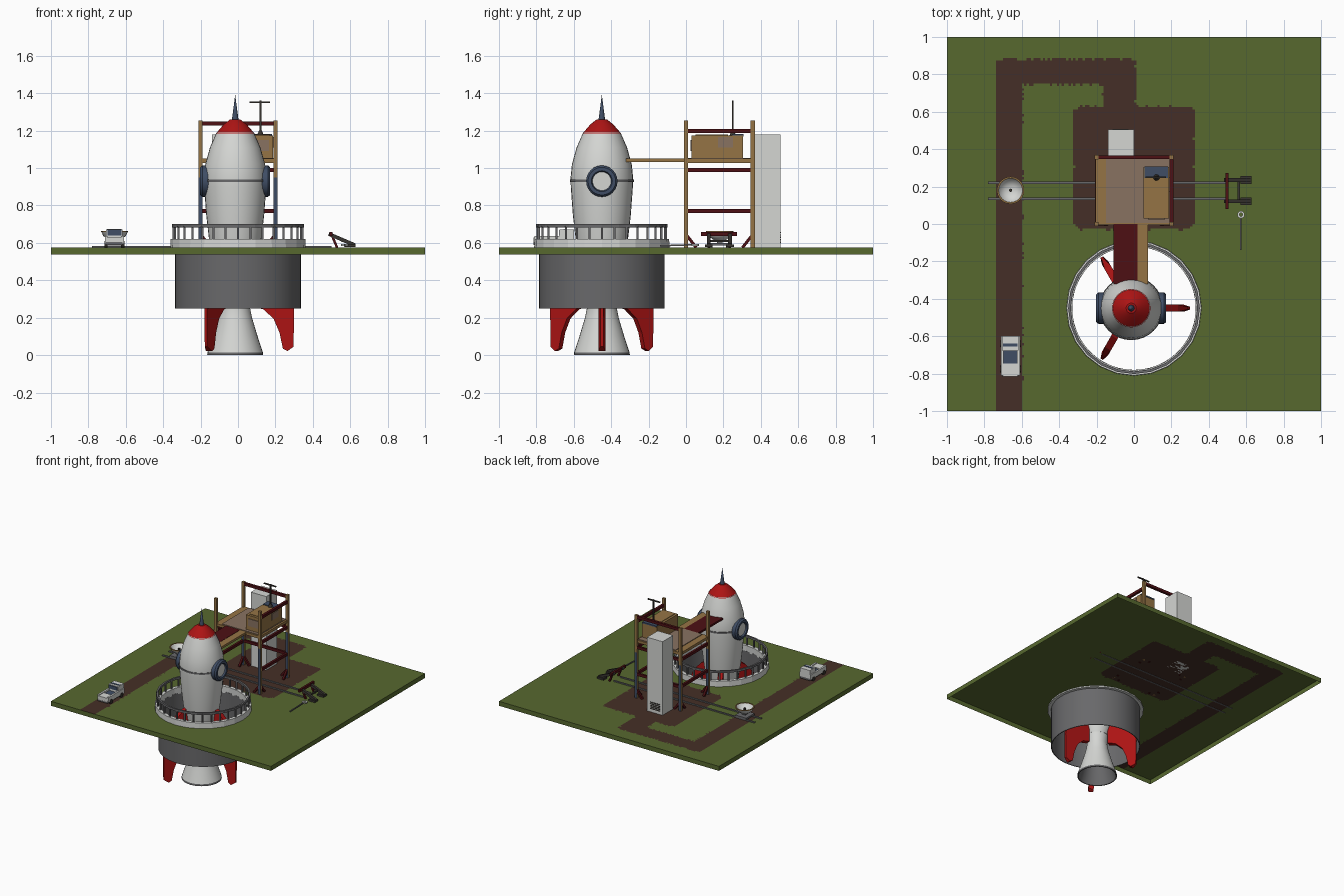
import bpy, bmesh, math, random
from mathutils import Vector, Matrix

if "Cube" in bpy.data.objects:
    bpy.data.objects.remove(bpy.data.objects["Cube"])

random.seed(4)
PI2 = 2 * math.pi
G = 0.575                      # ground level
C = {}
for n, c in {
    "grass": (.095, .14, .028), "dirt": (.06, .028, .02), "white": (.66, .67, .65),
    "steel": (.14, .14, .145), "red": (.42, .007, .007), "maroon": (.075, .005, .007),
    "wood": (.30, .175, .06), "navy": (.05, .075, .13), "planks": (.25, .17, .12),
    "dark": (.04, .035, .03)}.items():
    m = bpy.data.materials.new(n)
    m.diffuse_color = (*c, 1)
    m.use_nodes = True
    m.node_tree.nodes["Principled BSDF"].inputs["Base Color"].default_value = m.diffuse_color
    C[n] = m


def finish(bm, name, *mats, smooth=False):
    me = bpy.data.meshes.new(name)
    bm.to_mesh(me)
    bm.free()
    o = bpy.data.objects.new(name, me)
    bpy.context.collection.objects.link(o)
    for m in mats:
        me.materials.append(C[m])
    if smooth:
        bpy.context.view_layer.objects.active = o
        o.select_set(True)
        bpy.ops.object.shade_smooth_by_angle(angle=math.radians(35))
        o.select_set(False)
    return o


def box(name, x, y, z, mat):
    bm = bmesh.new()
    s = Matrix.Diagonal((x[1] - x[0], y[1] - y[0], z[1] - z[0], 1))
    t = Matrix.Translation((sum(x) / 2, sum(y) / 2, sum(z) / 2))
    bmesh.ops.create_cube(bm, size=1, matrix=t @ s)
    return finish(bm, name, mat)


def bar(name, a, b, w, mat):
    a, b = Vector(a), Vector(b)
    d = b - a
    bm = bmesh.new()
    bmesh.ops.create_cube(bm, size=1, matrix=Matrix.Translation((a + b) / 2)
                          @ d.to_track_quat('Z', 'Y').to_matrix().to_4x4()
                          @ Matrix.Diagonal((w, w, d.length, 1)))
    return finish(bm, name, mat)


def lathe(name, prof, center, mat, seg=32, axis='Z', smooth=True, closed=False):
    bm = bmesh.new()
    rings = [[bm.verts.new((r * math.cos(PI2 * i / seg), r * math.sin(PI2 * i / seg), z))
              for i in range(seg)] for r, z in prof]
    pairs = list(zip(rings, rings[1:])) + ([(rings[-1], rings[0])] if closed else [])
    for a, b in pairs:
        for i in range(seg):
            j = (i + 1) % seg
            bm.faces.new((a[i], a[j], b[j], b[i]))
    bmesh.ops.remove_doubles(bm, verts=bm.verts, dist=1e-5)
    bmesh.ops.recalc_face_normals(bm, faces=bm.faces)
    rot = Matrix.Rotation(math.pi / 2, 4, 'Y') if axis == 'X' else Matrix()
    bm.transform(Matrix.Translation(center) @ rot)
    return finish(bm, name, mat, smooth=smooth)


# ground sheet with round pit opening, dirt road by rule, skirt edge
def is_dirt(x, y):
    x += random.uniform(-.005, .005)
    y += random.uniform(-.005, .005)
    dx, dy = abs(x) - .28, abs(y - .30) - .285
    yard = math.hypot(max(dx, 0), max(dy, 0)) < .043
    road = -.738 < x < -.597 and y < .883
    turn = -.738 < x < .01 and .745 < y < .883
    link = -.165 < x < .01 and .55 < y < .883
    return yard or road or turn or link


bm = bmesh.new()
bmesh.ops.create_grid(bm, x_segments=160, y_segments=160, size=1,
                      matrix=Matrix.Translation((0, 0, G)))
hole = []
for f in bm.faces:
    c = f.calc_center_median()
    if math.hypot(c.x, c.y + .45) < .345:
        hole.append(f)
    f.material_index = int(is_dirt(c.x, c.y))
edge = [e for e in bm.edges if e.is_boundary]
bmesh.ops.delete(bm, geom=hole, context='FACES')
ext = bmesh.ops.extrude_edge_only(bm, edges=edge)["geom"]
bmesh.ops.translate(bm, vec=(0, 0, -.037), verts=[g for g in ext if isinstance(g, bmesh.types.BMVert)])
for g in ext:
    if isinstance(g, bmesh.types.BMFace):
        g.material_index = 0
finish(bm, "ground", "grass", "dirt")

# launch pit, rim and railing
P = (0, -.45, 0)
lathe("pit_wall", [(.336, .25), (.336, G), (.33, G), (.33, .25)], P, "steel", 48, closed=True)
lathe("pit_rim", [(.362, G - .01), (.36, .62), (.332, .62), (.332, G - .01)], P, "white", 24,
      smooth=False, closed=True)
lathe("rail_ring", [(.352, .683), (.352, .7), (.338, .7), (.338, .683)], P, "steel", 24,
      smooth=False, closed=True)
for i in range(32):
    a = PI2 * i / 32
    x, y = .344 * math.cos(a), -.45 + .344 * math.sin(a)
    bar("rail_post", (x, y, .615), (x, y, .69), .011, "steel")

# rocket
R = (-.015, -.45, 0)
lathe("rocket_body", [(0, .34), (.085, .34), (.112, .42), (.14, .62), (.155, .75), (.166, .9),
                      (.167, .95), (.16, 1.02), (.135, 1.11), (.1, 1.19), (0, 1.19)], R, "white")
lathe("body_band", [(.165, .925), (.171, .925), (.171, .938), (.165, .938)], R, "steel", closed=True)
lathe("nose_cap", [(0, 1.185), (.103, 1.185), (.06, 1.235), (.027, 1.26), (0, 1.26)], R, "red")
lathe("nose_spike", [(0, 1.25), (.019, 1.25), (.012, 1.30), (0, 1.393)], R, "navy", 12)
lathe("nozzle", [(.085, .35), (.076, .27), (.09, .2), (.12, .1), (.148, .015)], R, "white")
lathe("nozzle_lip", [(.148, .015), (.15, 0), (.142, 0), (.112, .1), (.07, .25), (0, .27)], R, "steel")
fin = [(.09, .42), (.09, .26), (.15, .245), (.205, .195), (.237, .12), (.255, .035), (.28, .022),
       (.312, .045), (.315, .25), (.30, .38), (.25, .49), (.18, .57), (.12, .605)]
for k in range(3):
    bm = bmesh.new()
    f = bm.faces.new([bm.verts.new((r, -.019, z)) for r, z in fin])
    e = bmesh.ops.extrude_face_region(bm, geom=[f])["geom"]
    bmesh.ops.translate(bm, vec=(0, .038, 0), verts=[g for g in e if isinstance(g, bmesh.types.BMVert)])
    for v in bm.verts:                 # thin outer edge
        if v.co.x > .29:
            v.co.y *= .4
    bmesh.ops.recalc_face_normals(bm, faces=bm.faces)
    bm.transform(Matrix.Translation(R) @ Matrix.Rotation(k * PI2 / 3, 4, 'Z'))
    finish(bm, "fin", "red")
for s in (-1, 1):                      # side portholes
    c = (R[0], -.45, .93)
    lathe("porthole_frame", [(.084, s * .12), (.084, s * .175), (.074, s * .187), (.056, s * .187),
                             (.05, s * .176), (.05, s * .12)], c, "navy", 24, 'X', closed=True)
    lathe("porthole_glass", [(0, s * .17), (.052, s * .17), (.052, s * .176), (0, s * .176)],
          c, "white", 24, 'X')

# service tower
for x in (-.2, .2):
    for y in (0, .357):
        o = box("tower_post", (x - .011, x + .011), (y - .011, y + .011), (.95, 1.255), "wood")
        o = box("tower_leg", (x - .011, x + .011), (y - .011, y + .011), (G, .95), "wood")
        o.data.materials.append(C["navy"])
        for f in o.data.polygons:
            if abs(f.normal.y) > .5:
                f.material_index = 1
        sx, sy = (1 if x < 0 else -1), (1 if y < .1 else -1)
        bar("foot_brace_y", (x, y, .645), (x, y + sy * .055, G), .016, "maroon")
        bar("foot_brace_x", (x, y, .645), (x + sx * .055, y, G), .016, "maroon")
    for z in (.77, .99):
        box("side_beam", (x - .009, x + .009), (.01, .35), (z - .011, z + .011), "maroon")
box("top_beam_right", (.19, .21), (.01, .35), (1.188, 1.21), "maroon")
box("top_beam_back", (-.2, .2), (.347, .367), (1.228, 1.25), "maroon")
for z in (.77, .99):
    box("back_beam", (-.2, .2), (.35, .366), (z - .011, z + .011), "maroon")
box("deck_frame", (-.205, .205), (-.005, .36), (1.028, 1.05), "wood")
box("deck_planks", (-.15, .19), (.005, .35), (1.049, 1.055), "planks")
box("bridge_beam", (.018, .075), (-.32, .0), (1.032, 1.05), "wood")
box("bridge_walkway", (-.11, .018), (-.32, .0), (1.036, 1.052), "maroon")

# control cabin with antenna
box("cabin", (.052, .187), (.03, .305), (1.055, 1.175), "wood")
box("cabin_roof_hatch", (.055, .183), (.245, .308), (1.17, 1.181), "navy")
box("cabin_roof_trim", (.07, .17), (.05, .225), (1.174, 1.179), "wood")
box("cabin_side_panel", (.186, .191), (.17, .25), (1.11, 1.165), "planks")
box("cabin_front_panel", (.075, .165), (.025, .031), (1.09, 1.15), "planks")
lathe("antenna_base", [(0, 1.17), (.02, 1.17), (.008, 1.2), (0, 1.2)], (.12, .25, 0), "dark", 10)
bar("antenna_mast", (.12, .25, 1.18), (.12, .25, 1.36), .009, "dark")
bar("antenna_cross", (.062, .25, 1.352), (.172, .25, 1.352), .009, "dark")

# tall storage cabinet with vent
box("cabinet", (-.14, 0), (.367, .505), (G, 1.18), "white")
for i in range(5):
    z = .60 + i * .013
    box("vent_slat", (-.115, -.03), (.503, .508), (z, z + .007), "dark")

# rail track, buffer stop and dish cart
for y in (.135, .22):
    box("track_rail", (-.78, .5), (y - .006, y + .006), (G - .002, G + .009), "steel")
for y in (.122, .235):
    bar("buffer_strut", (.485, y, .648), (.625, y, .588), .02, "dark")
    box("buffer_foot", (.57, .628), (y - .021, y + .021), (.577, .592), "dark")
    bar("buffer_leg", (.50, y, .645), (.53, y, G), .013, "maroon")
box("buffer_crossbar", (.49, .506), (.08, .272), (.636, .658), "maroon")
bar("buffer_tie", (.56, .12, .61), (.56, .235, .61), .012, "dark")
D = (-.66, .18, 0)
lathe("dish_bowl", [(0, .61), (.035, .617), (.06, .637), (.071, .66), (.064, .66), (.052, .64),
                    (.03, .625), (0, .62)], D, "white", 24)
lathe("dish_rim", [(.064, .658), (.073, .658), (.073, .664), (.064, .664)], D, "wood", 24, closed=True)
lathe("dish_feed", [(0, .61), (.009, .61), (.009, .65), (0, .65)], D, "dark", 8)
box("dish_cart", (-.71, -.61), (.125, .232), (.586, .6), "steel")
box("dish_stem", (-.675, -.645), (.165, .195), (.598, .615), "steel")

# loose tool lying by the track
bar("tool_shaft", (.572, -.14, .584), (.572, .03, .590), .008, "steel")
lathe("tool_ring", [(.009, .583), (.02, .583), (.02, .593), (.009, .593)], (.572, .05, 0), "white",
      12, closed=True)

# small truck on the road
box("truck_chassis", (-.705, -.617), (-.815, -.60), (.588, .604), "steel")
box("truck_bonnet", (-.7, -.622), (-.815, -.745), (.6, .63), "white")
box("truck_side_left", (-.712, -.697), (-.81, -.6), (.595, .636), "white")
box("truck_side_right", (-.625, -.61), (-.81, -.6), (.595, .636), "white")
box("truck_floor", (-.7, -.622), (-.75, -.6), (.6, .622), "navy")
box("truck_cab", (-.705, -.617), (-.675, -.60), (.6, .672), "white")
box("truck_windscreen", (-.699, -.623), (-.68, -.674), (.64, .668), "navy")
box("truck_roof_stripe", (-.7, -.622), (-.655, -.64), (.67, .675), "navy")
for x in (-.706, -.616):
    for y in (-.775, -.64):
        lathe("truck_wheel", [(0, -.009), (.018, -.009), (.018, .009), (0, .009)], (x, y, .593),
              "dark", 12, 'X')
